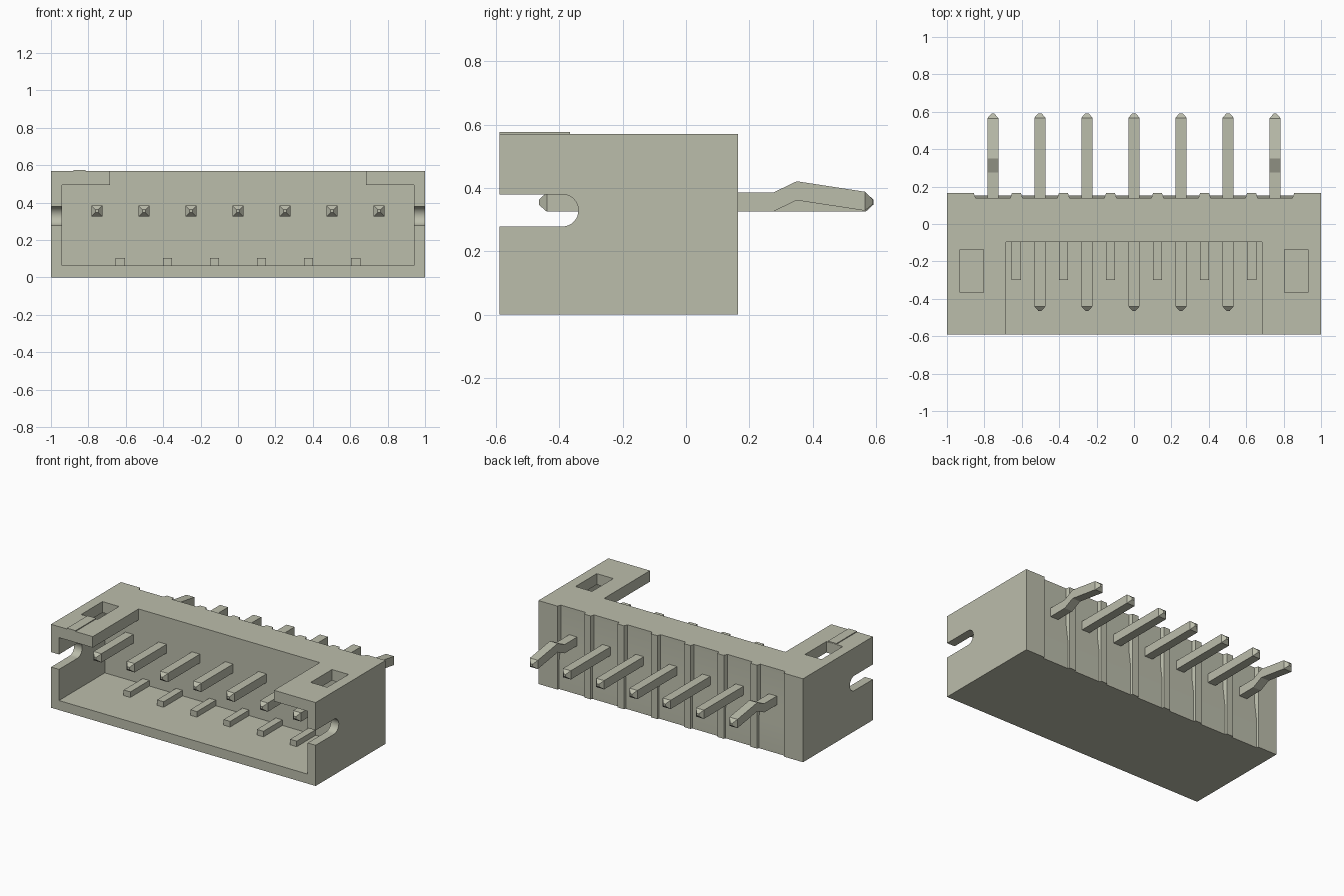
import bpy, bmesh, math

cube = bpy.data.objects.get("Cube")
if cube:
    bpy.data.objects.remove(cube, do_unlink=True)

# One flat stone-grey colour
COLOUR = (0.50, 0.51, 0.41, 1.0)
mat = bpy.data.materials.new("stone grey")
mat.use_nodes = True
mat.diffuse_color = COLOUR
bsdf = next(n for n in mat.node_tree.nodes if n.type == 'BSDF_PRINCIPLED')
bsdf.inputs["Base Color"].default_value = COLOUR
bsdf.inputs["Roughness"].default_value = 0.7


def loft(name, rings):
    """Closed solid skinned through rings with equal point counts."""
    bm = bmesh.new()
    loops = [[bm.verts.new(p) for p in ring] for ring in rings]
    n = len(loops[0])
    bm.faces.new(loops[0])
    bm.faces.new(loops[-1][::-1])
    for a, b in zip(loops, loops[1:]):
        for i in range(n):
            j = (i + 1) % n
            bm.faces.new((a[i], b[i], b[j], a[j]))
    bmesh.ops.recalc_face_normals(bm, faces=bm.faces)
    me = bpy.data.meshes.new(name)
    bm.to_mesh(me)
    bm.free()
    me.materials.append(mat)
    ob = bpy.data.objects.new(name, me)
    bpy.context.collection.objects.link(ob)
    return ob


def box(name, x0, x1, y0, y1, z0, z1):
    return loft(name, [[(x0, y0, z), (x1, y0, z), (x1, y1, z), (x0, y1, z)]
                       for z in (z0, z1)])


def cut(target, cutter):
    """Subtract the cutter and discard it."""
    cutter.hide_render = True
    mod = target.modifiers.new("cut", 'BOOLEAN')
    mod.operation = 'DIFFERENCE'
    mod.solver = 'EXACT'
    mod.object = cutter
    bpy.ops.object.select_all(action='DESELECT')
    bpy.context.view_layer.objects.active = target
    target.select_set(True)
    bpy.ops.object.modifier_apply(modifier=mod.name)
    bpy.data.objects.remove(cutter, do_unlink=True)


FRONT, BACK, WALL, TOP = -0.59, 0.165, -0.095, 0.57
PITCH = 0.2515
pin_xs = [PITCH * (i - 3) for i in range(7)]

# Housing: open-fronted shell with a gap in the roof
housing = box("housing", -1, 1, FRONT, BACK, 0, TOP)
cut(housing, box("cavity_cutter", -0.94, 0.94, -0.8, WALL, 0.065, 0.495))
cut(housing, box("roof_gap_cutter", -0.685, 0.685, -0.8, WALL, 0.3, 0.8))

# Latch windows through the roof
for s in (-1, 1):
    xs = sorted((s * 0.805, s * 0.93))
    cut(housing, box("window_cutter", *xs, -0.365, -0.135, 0.4, 0.8))

# Round-ended slots through both side walls
slot = [(-0.8, 0.278)]
for i in range(17):
    a = -math.pi / 2 + math.pi * i / 16
    slot.append((-0.391 + 0.051 * math.cos(a), 0.329 + 0.051 * math.sin(a)))
slot.append((-0.8, 0.38))
cut(housing, loft("slot_cutter", [[(x, y, z) for y, z in slot] for x in (-1.2, 1.2)]))

# Shallow recesses behind each pin, leaving tapered ribs between them
recess = [(0.2, -0.1), (0.152, -0.1), (0.152, 0.2), (0.14, 0.32), (0.14, 0.7), (0.2, 0.7)]
for px in pin_xs:
    cut(housing, loft("recess_cutter",
                      [[(px + s * (0.093 + (y - 0.14) * 0.35), y, z) for y, z in recess]
                       for s in (-1, 1)]))

bpy.ops.object.select_all(action='DESELECT')
bpy.context.view_layer.objects.active = housing
housing.select_set(True)
bpy.ops.object.shade_smooth_by_angle(angle=math.radians(20))

# Raised marker strip on the roof
box("marker_strip", -0.88, -0.815, FRONT, -0.367, TOP - 0.02, TOP + 0.006)

# Low ribs on the cavity floor, midway between pins
for i in range(6):
    x = PITCH * (i - 2.5)
    box(f"floor_rib_{i + 1}", x - 0.025, x + 0.025, -0.3, WALL + 0.02, 0.05, 0.103)

# Square pins with pyramid tips; the two outer ones are kinked
H, TIP, Z = 0.03, 0.008, 0.355
head = [(-0.465, Z, TIP), (-0.44, Z, H)]
straight = head + [(0.568, Z, H), (0.592, Z, TIP)]
kinked = head + [(0.275, Z, H), (0.35, 0.391, H), (0.565, 0.358, H), (0.59, 0.356, TIP)]
for i, px in enumerate(pin_xs):
    path = kinked if i in (0, 6) else straight
    loft(f"pin_{i + 1}", [[(px - h, y, z - h), (px + h, y, z - h),
                           (px + h, y, z + h), (px - h, y, z + h)] for y, z, h in path])
